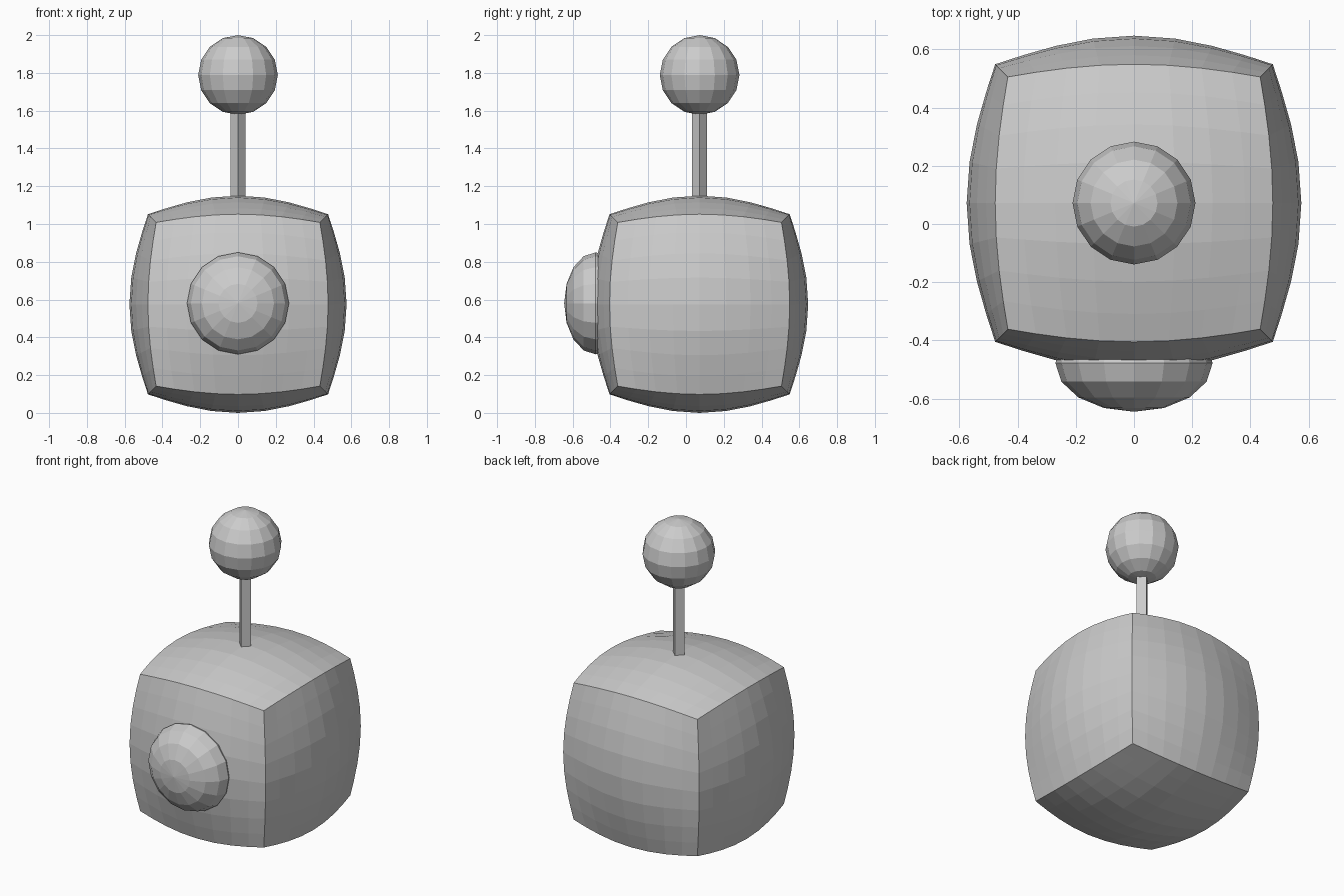
import bpy, bmesh, math
from mathutils import Matrix, Vector

if "Cube" in bpy.data.objects:
    bpy.data.objects.remove(bpy.data.objects["Cube"])

CY, CZ = 0.072, 0.575      # centre of the body

grey = bpy.data.materials.new("plain grey")
grey.diffuse_color = (0.6, 0.6, 0.6, 1)
grey.use_nodes = True
grey.node_tree.nodes["Principled BSDF"].inputs["Base Color"].default_value = grey.diffuse_color


def finish(name, bm, location):
    """Turn a bmesh into a flat-shaded object."""
    bmesh.ops.recalc_face_normals(bm, faces=bm.faces)
    mesh = bpy.data.meshes.new(name)
    bm.to_mesh(mesh)
    bm.free()
    mesh.materials.append(grey)
    obj = bpy.data.objects.new(name, mesh)
    obj.location = location
    bpy.context.collection.objects.link(obj)
    return obj


def ball(name, location, scale, turn=0.0):
    """Low-poly sphere, its pole tipped about x by turn."""
    bm = bmesh.new()
    bmesh.ops.create_uvsphere(bm, u_segments=16, v_segments=8, radius=1)
    bm.transform(Matrix.Diagonal((*scale, 1)) @ Matrix.Rotation(turn, 4, 'X'))
    return finish(name, bm, location)


# Body: subdivided cube blended part way towards a sphere
bm = bmesh.new()
bmesh.ops.create_cube(bm, size=2)
bmesh.ops.subdivide_edges(bm, edges=bm.edges[:], cuts=7, use_grid_fill=True)
for v in bm.verts:
    v.co = v.co * 0.24 + v.co.normalized() * 0.335
finish("body", bm, (0, CY, CZ))

# Nose: flattened ball, pole facing forwards
ball("nose", (0, -0.478, CZ + 0.005), (0.27, 0.167, 0.27), math.pi / 2)

# Antenna stalk: four-sided rod with its corners on the axes
bm = bmesh.new()
bmesh.ops.create_cone(bm, cap_ends=True, segments=4, radius1=0.04,
                      radius2=0.04, depth=0.6)
for v in bm.verts:         # keep corners exactly on the x and y axes
    a = round(math.atan2(v.co.y, v.co.x) / (math.pi / 2)) * math.pi / 2
    v.co = Vector((0.04 * math.cos(a), 0.04 * math.sin(a), v.co.z))
finish("antenna_stalk", bm, (0, CY, 1.37))

# Antenna ball
ball("antenna_ball", (0, CY, 1.789), (0.211, 0.211, 0.211))
